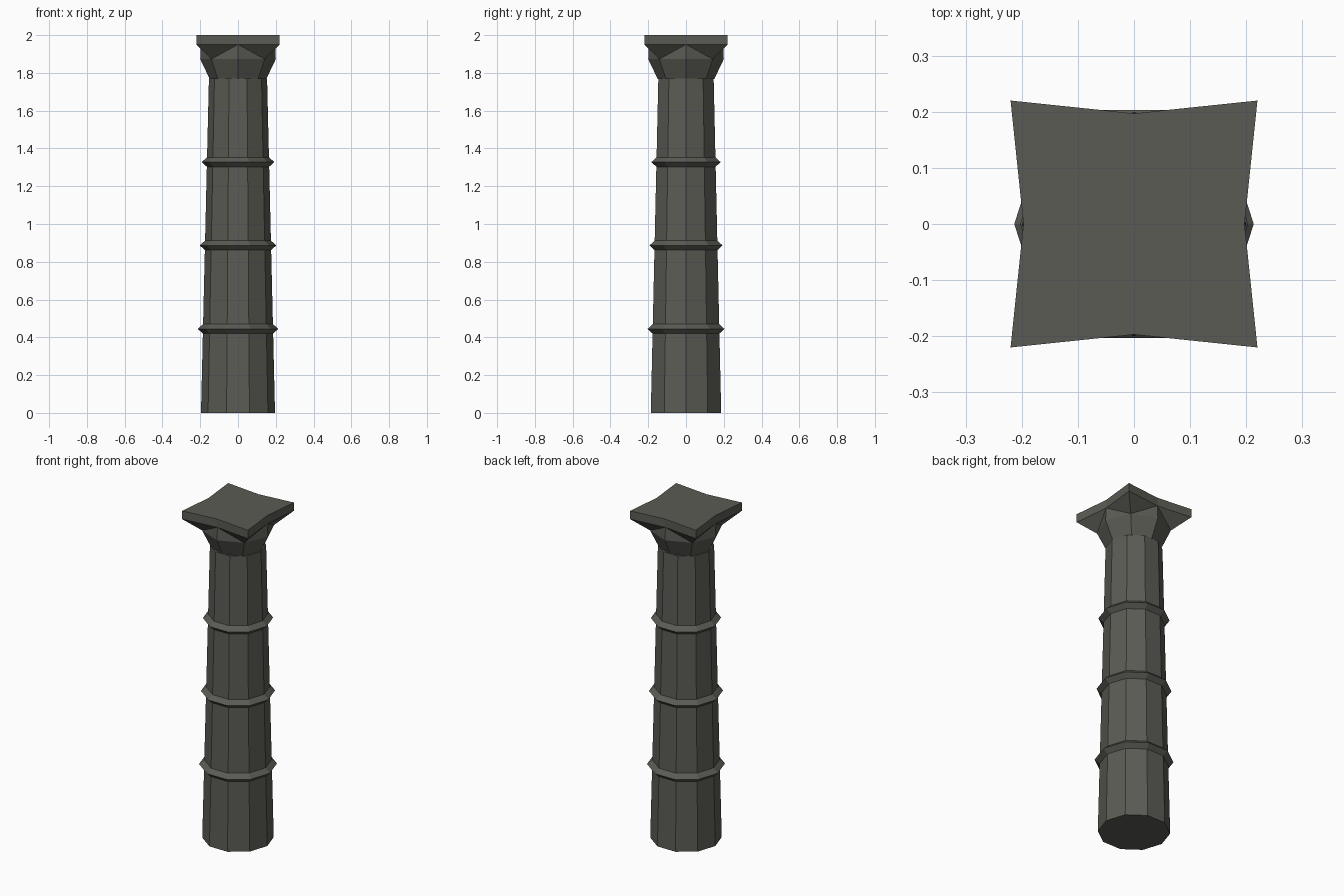
import bpy, bmesh
from math import cos, sin, pi

if "Cube" in bpy.data.objects:
    bpy.data.objects.remove(bpy.data.objects["Cube"])

stone = bpy.data.materials.new("dark stone")
stone.diffuse_color = (0.105, 0.105, 0.09, 1)
stone.use_nodes = True
stone.node_tree.nodes["Principled BSDF"].inputs["Base Color"].default_value = stone.diffuse_color


def ring(r, z, n):
    """Regular polygon with a corner on +x."""
    return [(r * cos(2 * pi * i / n), r * sin(2 * pi * i / n), z) for i in range(n)]


def star(z, corner=0.22, mid=0.197):
    """Square with sides pinched in, starting at the +x side middle."""
    pts = []
    for i in range(4):
        c, s = round(cos(i * pi / 2)), round(sin(i * pi / 2))
        for x, y in ((mid, 0), (corner, corner)):
            pts.append((x * c - y * s, x * s + y * c, z))
    return pts


def loft(name, rings, pinch_from=None):
    """Skin matching rings and cap both ends; pinch_from splits quads into facets."""
    bm = bmesh.new()
    loops = [[bm.verts.new(p) for p in r] for r in rings]
    n = len(loops[0])
    for k, (a, b) in enumerate(zip(loops, loops[1:])):
        for i in range(n):
            j = (i + 1) % n
            if k == pinch_from:
                # diagonals run from the bell's diagonal points to the side middles
                if i % 2 == 0:
                    bm.faces.new((a[i], a[j], b[i]))
                    bm.faces.new((a[j], b[j], b[i]))
                else:
                    bm.faces.new((a[i], a[j], b[j]))
                    bm.faces.new((a[i], b[j], b[i]))
            else:
                bm.faces.new((a[i], a[j], b[j], b[i]))
    bm.faces.new(loops[0][::-1])
    bm.faces.new(loops[-1])
    bmesh.ops.recalc_face_normals(bm, faces=bm.faces)
    me = bpy.data.meshes.new(name)
    bm.to_mesh(me)
    bm.free()
    me.materials.append(stone)
    ob = bpy.data.objects.new(name, me)
    bpy.context.collection.objects.link(ob)
    return ob


def shaft_radius(z):
    return 0.196 + (0.154 - 0.196) * z / 1.77


# Tapered ten-sided shaft with three pointed bands
profile = [(shaft_radius(0), 0)]
for z in (0.445, 0.887, 1.328):
    profile += [(shaft_radius(z - 0.025), z - 0.025),
                (shaft_radius(z) + 0.028, z),
                (shaft_radius(z + 0.025), z + 0.025)]
profile.append((shaft_radius(1.77), 1.77))
loft("shaft", [ring(r, z, 10) for r, z in profile])

# Eight-sided capital flaring into the pinched square slab
loft("capital", [ring(0.15, 1.768, 8), ring(0.2, 1.873, 8), star(1.95), star(2.0)], pinch_from=1)
